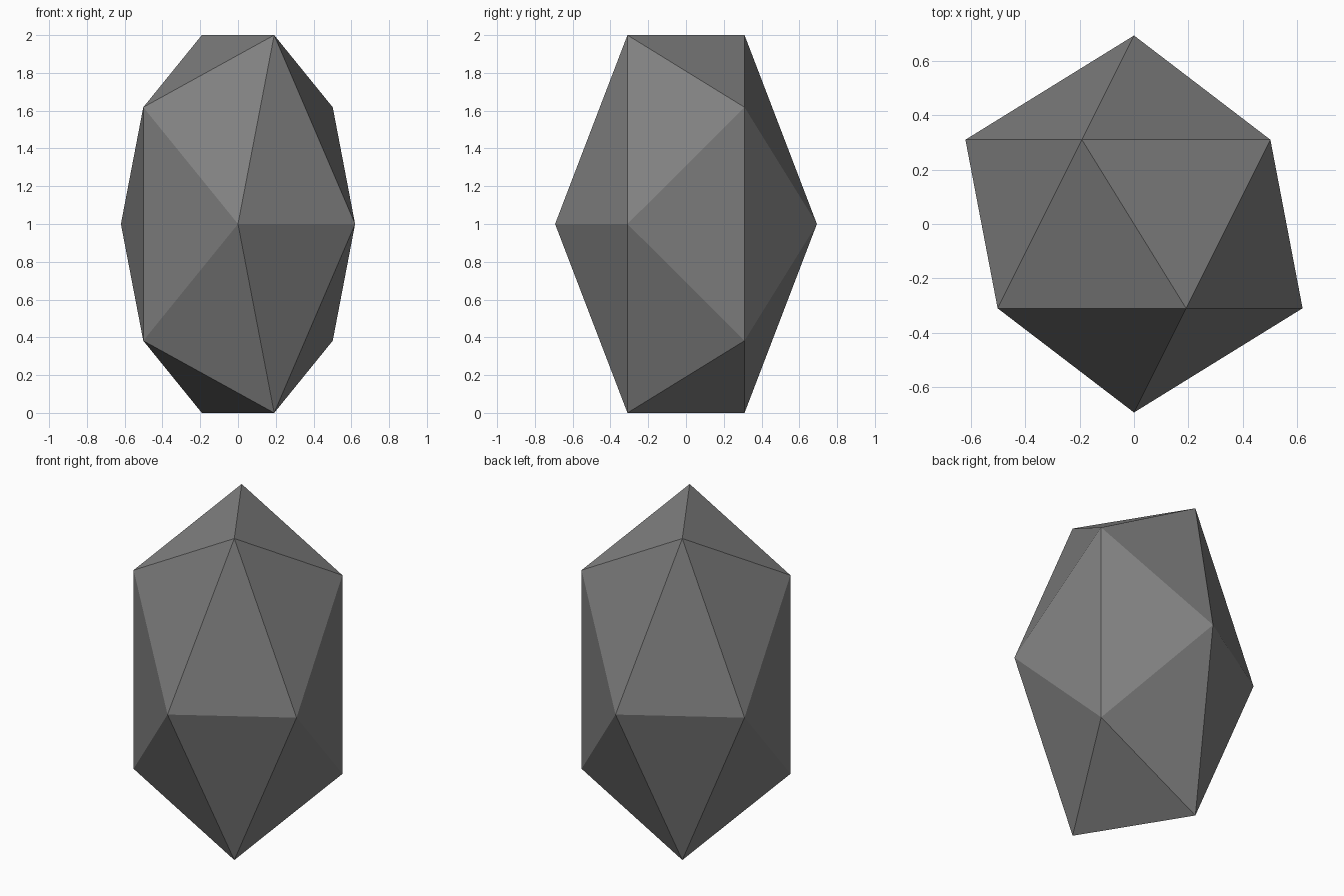
import bpy, bmesh, math

if "Cube" in bpy.data.objects:
    bpy.data.objects.remove(bpy.data.objects["Cube"])

# Single flat grey material
grey = bpy.data.materials.new("stone grey")
grey.diffuse_color = (0.216, 0.216, 0.216, 1)
grey.use_nodes = True
grey.node_tree.nodes["Principled BSDF"].inputs["Base Color"].default_value = grey.diffuse_color

# Icosahedron with its poles on the y axis, stretched along z
R = 0.693                              # circumradius in x and y
RING, OFF = 2 / math.sqrt(5), 1 / math.sqrt(5)
Z_SCALE = 1 / (R * RING * math.sin(math.radians(72)))

bm = bmesh.new()
for side in (1, -1):                   # front half, then its point reflection
    bm.verts.new((0, -R * side, 1))
    for i in range(5):
        a = math.radians(72 * i)
        bm.verts.new((side * R * RING * math.cos(a),
                      -side * R * OFF,
                      1 + side * R * RING * math.sin(a) * Z_SCALE))
bmesh.ops.convex_hull(bm, input=bm.verts[:])
bmesh.ops.recalc_face_normals(bm, faces=bm.faces[:])

mesh = bpy.data.meshes.new("faceted_rock")
bm.to_mesh(mesh)
bm.free()
mesh.materials.append(grey)
rock = bpy.data.objects.new("faceted_rock", mesh)
bpy.context.collection.objects.link(rock)
